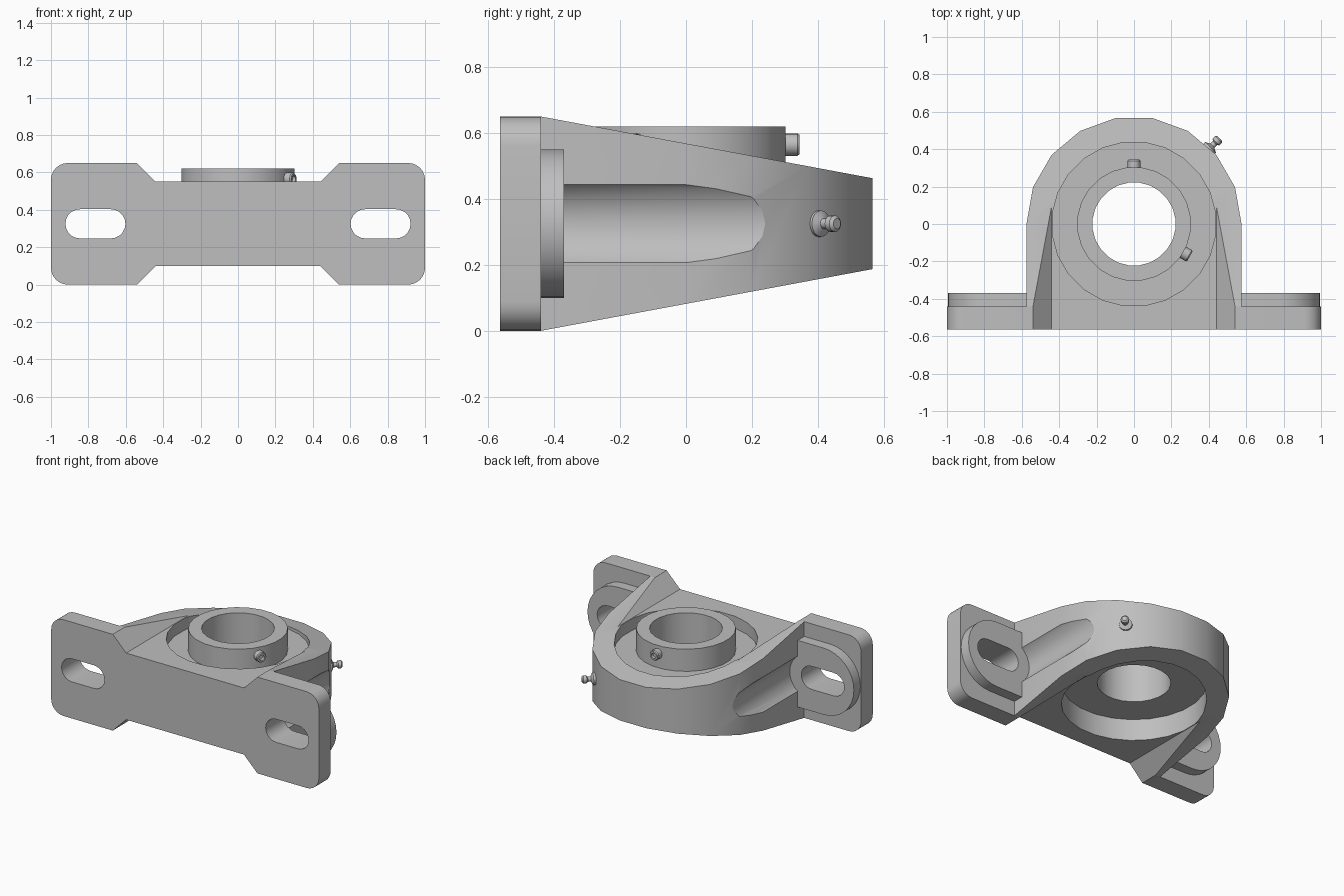
import bpy, bmesh
from math import sin, cos, pi, radians
from mathutils import Matrix, Vector

if "Cube" in bpy.data.objects:
    bpy.data.objects.remove(bpy.data.objects["Cube"], do_unlink=True)

grey = bpy.data.materials.new("cast_grey")
grey.use_nodes = True
grey.diffuse_color = (0.52, 0.52, 0.52, 1)
grey.node_tree.nodes["Principled BSDF"].inputs["Base Color"].default_value = grey.diffuse_color

MID = 0.325      # mid height of the casting
BACK = -0.44     # rear face of the foot plate
FRONT = -0.565


def finish(name, bm):
    bmesh.ops.recalc_face_normals(bm, faces=bm.faces)
    mesh = bpy.data.meshes.new(name)
    bm.to_mesh(mesh)
    bm.free()
    mesh.materials.append(grey)
    obj = bpy.data.objects.new(name, mesh)
    bpy.context.collection.objects.link(obj)
    return obj


def prism(name, outline, low, high, axis="Z"):
    """Extrude a flat outline along Z, or an x-z outline along Y."""
    bm = bmesh.new()
    place = (lambda a, b, h: (a, b, h)) if axis == "Z" else (lambda a, b, h: (a, h, b))
    face = bm.faces.new([bm.verts.new(place(a, b, low)) for a, b in outline])
    ext = bmesh.ops.extrude_face_region(bm, geom=[face])
    verts = [v for v in ext["geom"] if isinstance(v, bmesh.types.BMVert)]
    bmesh.ops.translate(bm, verts=verts, vec=place(0, 0, high - low))
    return finish(name, bm)


def arc(cx, cy, r, start, end, steps):
    angles = [radians(start + (end - start) * i / steps) for i in range(steps + 1)]
    return [(cx + r * cos(a), cy + r * sin(a)) for a in angles]


def lathe(name, profile, segments, phase=0.0, closed=False):
    """Revolve (radius, height) points about Z."""
    bm = bmesh.new()
    rings = []
    for i in range(segments):
        a = 2 * pi * i / segments + phase
        rings.append([bm.verts.new((r * cos(a), r * sin(a), h)) for r, h in profile])
    n = len(profile)
    for i, ring in enumerate(rings):
        nxt = rings[(i + 1) % segments]
        for j in range(n if closed else n - 1):
            k = (j + 1) % n
            bm.faces.new((ring[j], nxt[j], nxt[k], ring[k]))
    if not closed:
        bm.faces.new([r[0] for r in rings])
        bm.faces.new([r[-1] for r in rings])
    return finish(name, bm)


def cut(obj, cutters):
    """Subtract each cutter and bake the result."""
    for c in cutters:
        c.hide_render = True
        mod = obj.modifiers.new("cut", "BOOLEAN")
        mod.operation, mod.solver, mod.object = "DIFFERENCE", "EXACT", c
    deps = bpy.context.evaluated_depsgraph_get()
    deps.update()
    mesh = bpy.data.meshes.new_from_object(obj.evaluated_get(deps))
    obj.modifiers.clear()
    obj.data = mesh


def aim(obj, angle, height):
    """Turn a Z-axis part to point outwards at an angle."""
    out = Vector((cos(angle), sin(angle), 0))
    turn = out.to_track_quat("Z", "Y").to_matrix().to_4x4()
    obj.data.transform(Matrix.Translation((0, 0, height)) @ turn)


# Foot plate: rounded corners, stepped in over the middle
R = 0.09
quarter = [(0.44, 0.225), (0.54, MID)] + arc(1 - R, MID - R, R, 90, 0, 6)
upper = quarter + [(x, -z) for x, z in reversed(quarter)]
ring = upper + [(-x, -z) for x, z in upper]
foot = prism("foot_plate", [(x, z + MID) for x, z in ring], FRONT, BACK, "Y")

# Rounded pads behind the bolt slots
pads, slots = [], []
for side, label in ((1, "left"), (-1, "right")):
    shape = [(0.575, 0.1)] + arc(0.77, MID, 0.225, -90, 90, 16) + [(0.575, 0.55)]
    pads.append(prism(label + "_pad", [(side * x, z) for x, z in shape], BACK, -0.37, "Y"))
    slot = arc(0.845, MID, 0.078, -90, 90, 10) + arc(0.68, MID, 0.078, 90, 270, 10)
    slots.append(prism("slot_cutter", [(side * x, z) for x, z in slot], -0.7, -0.2, "Y"))
cut(foot, slots)
for pad, slot in zip(pads, slots):
    cut(pad, [slot])

# Arched housing tapering towards the back
arch = [(0.575, BACK)] + arc(0, 0, 0.575, 0, 180, 9) + [(-0.575, BACK)]
housing = prism("housing", arch, -1, 1)
for v in housing.data.vertices:
    v.co.z = MID + v.co.z * (MID - 0.186 * (v.co.y - BACK))

# Channels above and below the web, bearing bore and side bolt grooves
cutters = []
for s in (1, -1):
    channel = [(-0.44, 0.225), (0.44, 0.225), (0.64, 0.425), (-0.64, 0.425)]
    cutters.append(prism("channel_cutter", [(x, MID + s * z) for x, z in channel], -0.7, 0.7, "Y"))
    groove = arc(s * 0.665, MID, 0.15, 0, 345, 23)
    cutters.append(prism("groove_cutter", groove, -0.371, 0.7, "Y"))
cutters.append(lathe("bore_cutter", [(0.44, -0.2), (0.44, 0.9)], 24, pi / 24))
cut(housing, cutters)

for c in cutters + slots:
    bpy.data.objects.remove(c, do_unlink=True)

# Bearing insert with raised collar
insert = lathe("bearing_insert",
               [(0.223, 0.245), (0.445, 0.245), (0.445, 0.47), (0.305, 0.47),
                (0.305, 0.62), (0.223, 0.62)], 24, pi / 24, closed=True)

# Two set screws in the collar, with a hex socket
parts = [foot, housing, insert] + pads
for label, deg in (("rear", 90), ("side", -30)):
    screw = lathe(label + "_set_screw",
                  [(0.034, 0.28), (0.034, 0.338), (0.029, 0.345), (0.018, 0.345),
                   (0.018, 0.325)], 16)
    aim(screw, radians(deg), 0.565)
    parts.append(screw)

# Grease nipple on the shoulder
nipple = lathe("grease_nipple",
               [(0.04, 0.54), (0.04, 0.58), (0.016, 0.592), (0.016, 0.612),
                (0.025, 0.62), (0.025, 0.64), (0.016, 0.648)], 16)
aim(nipple, radians(45), MID)
parts.append(nipple)

# Smooth the curved walls, keep machined edges crisp
bpy.ops.object.select_all(action="DESELECT")
for p in parts:
    p.select_set(True)
bpy.context.view_layer.objects.active = housing
bpy.ops.object.shade_smooth_by_angle(angle=radians(30))
